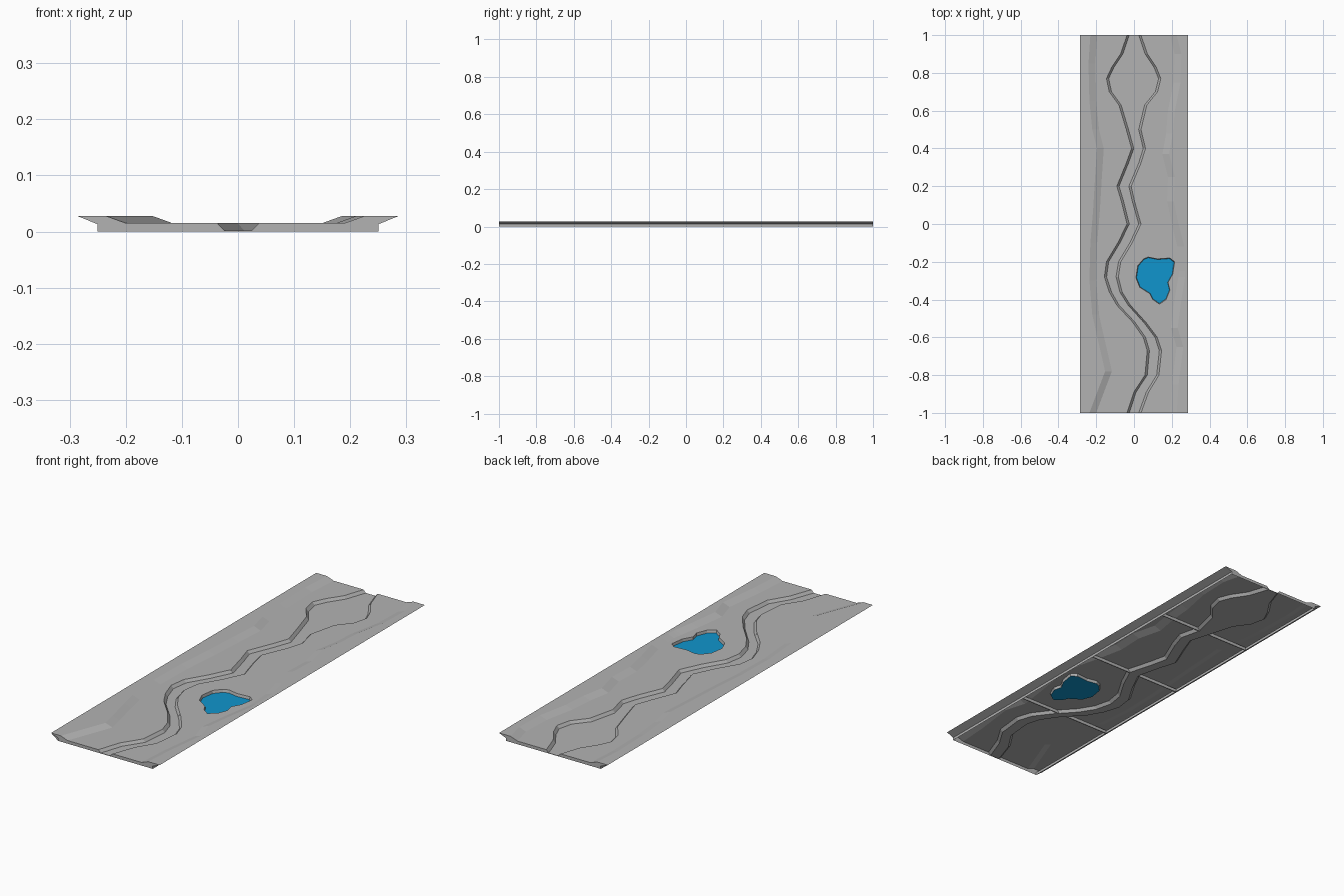
import bpy
import bmesh
from mathutils import Vector

if "Cube" in bpy.data.objects:
    bpy.data.objects.remove(bpy.data.objects["Cube"], do_unlink=True)

# Main levels and widths
END, EDGE, WALL = 1.0, 0.287, 0.25
TOP, GROUND, LEDGE, BED = 0.028, 0.015, 0.013, 0.002
SLOPE, LIP = 0.036, 0.006

# River: y, centre x, half width
RIVER = [(-1, 0, .031), (-.89, .038, .033), (-.8, .095, .031), (-.67, .108, .032),
         (-.6, .086, .031), (-.52, .028, .029), (-.43, -.055, .03), (-.36, -.097, .028),
         (-.28, -.12, .031), (-.2, -.108, .032), (-.1, -.048, .032), (0, 0, .031),
         (.12, -.032, .029), (.2, -.053, .032), (.32, -.003, .033), (.4, .024, .031),
         (.5, -.002, .033), (.63, -.006, .068), (.7, -.003, .122), (.77, -.002, .138),
         (.83, 0, .112), (.9, 0, .065), (1, 0, .031)]

# Foot of each raised bank: y, distance from the middle
LEFT_FOOT = [(-1, .2), (-.88, .155), (-.78, .117), (-.7, .135), (-.57, .165), (-.48, .185),
             (-.3, .2), (-.1, .195), (.08, .18), (.25, .17), (.4, .16), (.5, .185),
             (.65, .2), (.85, .205), (1, .195)]
RIGHT_FOOT = [(-1, .19), (-.85, .2), (-.65, .225), (-.55, .195), (-.4, .215), (-.25, .24),
              (-.12, .23), (0, .2), (.12, .175), (.25, .18), (.37, .15), (.48, .17),
              (.6, .18), (.75, .21), (.9, .215), (1, .19)]

# Pool shoreline
POOL = [(.075, -.175), (.125, -.185), (.19, -.18), (.215, -.2), (.205, -.265), (.18, -.31),
        (.19, -.35), (.17, -.4), (.135, -.425), (.1, -.4), (.085, -.37), (.03, -.335),
        (.01, -.285), (.02, -.22), (.05, -.185)]


def make_material(name, colour):
    mat = bpy.data.materials.new(name)
    mat.use_nodes = True
    mat.diffuse_color = (*colour, 1)
    mat.node_tree.nodes["Principled BSDF"].inputs["Base Color"].default_value = (*colour, 1)
    return mat


STONE = make_material("stone grey", (.45, .45, .45))
WATER = make_material("water blue", (.005, .3, .61))


def finish(bm, name, mat):
    mesh = bpy.data.meshes.new(name)
    bm.to_mesh(mesh)
    bm.free()
    mesh.materials.append(mat)
    obj = bpy.data.objects.new(name, mesh)
    bpy.context.collection.objects.link(obj)
    return obj


def lookup(table, y):
    """Straight-line value of a table at y."""
    for a, b in zip(table, table[1:]):
        if y <= b[0]:
            t = (y - a[0]) / (b[0] - a[0])
            return [p + (q - p) * t for p, q in zip(a[1:], b[1:])]
    return list(table[-1][1:])


def section(y):
    """Cross-section of the land, from the -x rim to the +x rim."""
    centre, half = lookup(RIVER, y)
    left, right = lookup(LEFT_FOOT, y)[0], lookup(RIGHT_FOOT, y)[0]
    left_top, right_top = min(left + SLOPE, .27), min(right + SLOPE, .27)
    points = [(-EDGE, TOP), (-left_top, TOP), (-left, GROUND),
              (centre - half - LIP, GROUND), (centre - half + LIP, BED),
              (centre + half - LIP, BED), (centre + half + LIP, GROUND),
              (right, GROUND), (right_top, TOP), (EDGE, TOP)]
    return [Vector((x, y, z)) for x, z in points]


def face_towards(faces, direction):
    for f in faces:
        f.normal_update()
        if f.normal.dot(direction) < 0:
            f.normal_flip()


def edge_between(bm, a, b):
    return bm.edges.get((a, b)) or bm.edges.new((a, b))


# Land surface with river bed and banks; the strip holding the pool is filled around it
stations = sorted({row[0] for row in RIVER + LEFT_FOOT + RIGHT_FOOT})
POOL_STRIP = 6
bm = bmesh.new()
rows = [[bm.verts.new(p) for p in section(y)] for y in stations]
for near, far in zip(rows, rows[1:]):
    for i in range(len(near) - 1):
        if i != POOL_STRIP:
            bm.faces.new((near[i], near[i + 1], far[i + 1], far[i]))
shore = [bm.verts.new((x, y, GROUND)) for x, y in POOL]
outline = [r[POOL_STRIP] for r in rows] + [r[POOL_STRIP + 1] for r in reversed(rows)]
border = []
for loop in (outline, shore):
    border += [edge_between(bm, a, b) for a, b in zip(loop, loop[1:] + loop[:1])]
bmesh.ops.triangle_fill(bm, edges=border, use_beauty=True, use_dissolve=False,
                        normal=Vector((0, 0, 1)))
face_towards(bm.faces, Vector((0, 0, 1)))
finish(bm, "land", STONE)

# Pool bank and water
middle = sum((Vector((x, y, 0)) for x, y in POOL), Vector()) / len(POOL)
upper = [Vector((x, y, GROUND)) for x, y in POOL]
lower = [middle.lerp(Vector((p.x, p.y, 0)), .97) + Vector((0, 0, BED)) for p in upper]
bm = bmesh.new()
ring = [(bm.verts.new(a), bm.verts.new(b)) for a, b in zip(upper, lower)]
for (a, b), (c, d) in zip(ring, ring[1:] + ring[:1]):
    face = bm.faces.new((a, b, d, c))
    face_towards([face], middle - face.calc_center_median())
finish(bm, "pool_bank", STONE)

bm = bmesh.new()
face_towards([bm.faces.new([bm.verts.new(p) for p in lower])], Vector((0, 0, 1)))
finish(bm, "pool_water", WATER)

# End walls
for name, y in (("front_wall", -END), ("back_wall", END)):
    bm = bmesh.new()
    base = [Vector((x, y, z)) for x, z in
            ((WALL, LEDGE), (WALL, 0), (-WALL, 0), (-WALL, LEDGE))]
    face = bm.faces.new([bm.verts.new(p) for p in section(y) + base])
    face_towards([face], Vector((0, y, 0)))
    finish(bm, name, STONE)


def side_sheet(name, side, profile):
    bm = bmesh.new()
    lines = [[bm.verts.new((side * x, y, z)) for y in (-END, END)] for x, z in profile]
    for (a, b), (c, d) in zip(lines, lines[1:]):
        bm.faces.new((a, b, d, c))
    face_towards(bm.faces, Vector((side, 0, -.1)))
    finish(bm, name, STONE)


# Side walls with their overhanging rims, and the sloping skirt at -x
for name, side in (("left_wall", 1), ("right_wall", -1)):
    side_sheet(name, side, [(EDGE, TOP), (WALL, LEDGE), (WALL, 0)])
side_sheet("right_skirt", -1, [(EDGE, TOP), (WALL, 0)])

# Cross ribs beneath the land, stopping at the river sides
for label, y in (("front", -END / 2), ("middle", 0), ("back", END / 2)):
    bm = bmesh.new()
    cut = section(y)
    spans = [(-WALL, cut[3].x, cut[4].x), (WALL, cut[6].x, cut[5].x)]
    for wall, high, low in spans:
        corners = [(wall, 0), (low, 0), (low, BED), (high, GROUND), (wall, GROUND)]
        face = bm.faces.new([bm.verts.new((x, y - .002, z)) for x, z in corners])
        grown = bmesh.ops.extrude_face_region(bm, geom=[face], use_keep_orig=True)
        moved = [v for v in grown["geom"] if isinstance(v, bmesh.types.BMVert)]
        bmesh.ops.translate(bm, verts=moved, vec=(0, .004, 0))
    bmesh.ops.recalc_face_normals(bm, faces=bm.faces)
    finish(bm, label + "_rib", STONE)
